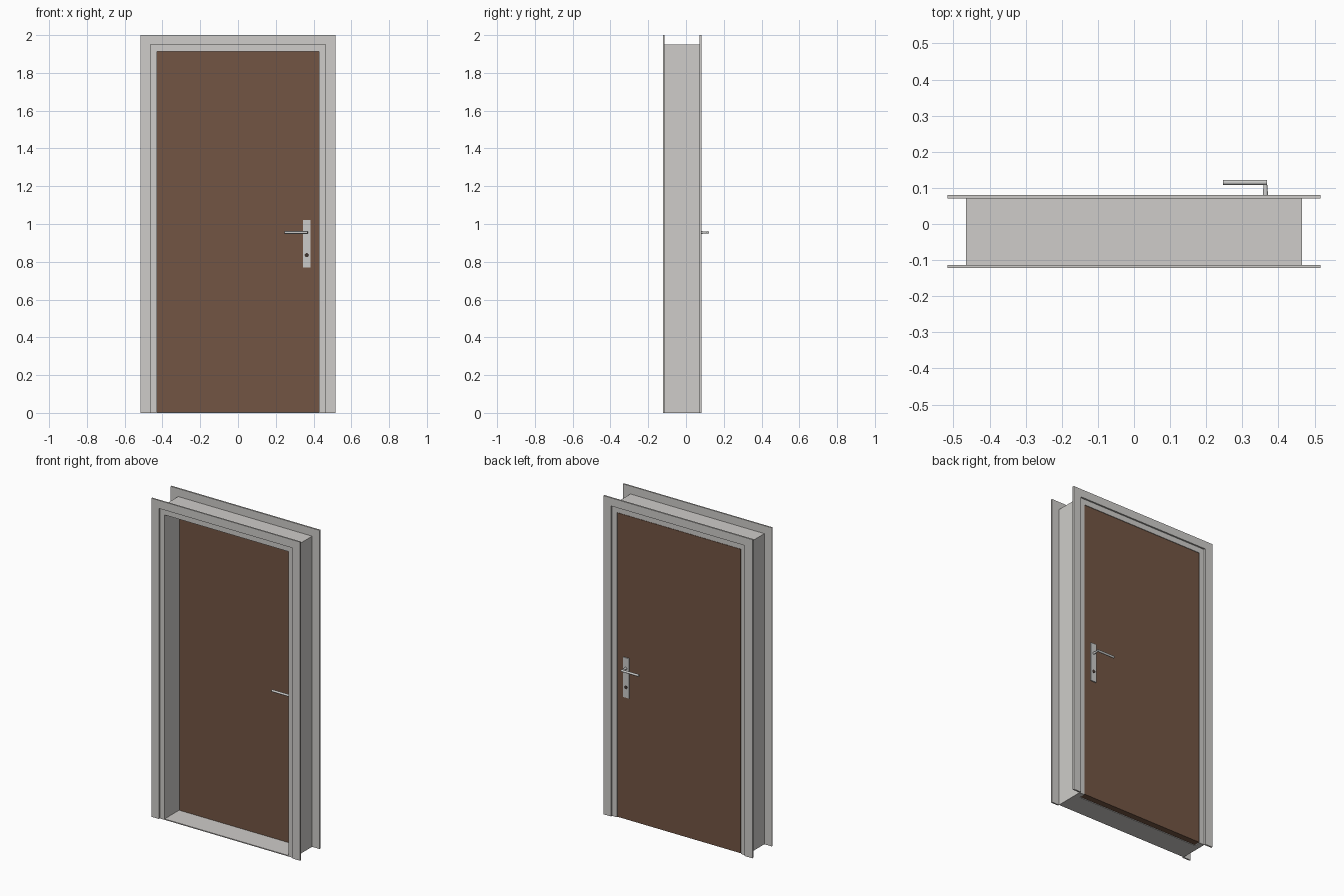
import bpy, bmesh, math
from mathutils import Matrix, Vector

if "Cube" in bpy.data.objects:
    bpy.data.objects.remove(bpy.data.objects["Cube"])


def material(name, rgb):
    m = bpy.data.materials.new(name)
    m.diffuse_color = (*rgb, 1.0)
    m.use_nodes = True
    m.node_tree.nodes["Principled BSDF"].inputs["Base Color"].default_value = m.diffuse_color
    return m


GREY = material("frame_grey", (0.62, 0.605, 0.585))
BROWN = material("door_brown", (0.17, 0.09, 0.056))
METAL = material("handle_metal", (0.60, 0.60, 0.59))
DARK = material("keyhole_dark", (0.05, 0.035, 0.03))


def finish(name, bm, mat):
    mesh = bpy.data.meshes.new(name)
    bm.to_mesh(mesh)
    bm.free()
    mesh.materials.append(mat)
    ob = bpy.data.objects.new(name, mesh)
    bpy.context.collection.objects.link(ob)
    return ob


def box(name, mat, x, y, z):
    bm = bmesh.new()
    bmesh.ops.create_cube(bm, size=1)
    for v in bm.verts:
        v.co = Vector([(r[0] + r[1]) / 2 + c * (r[1] - r[0]) for c, r in zip(v.co, (x, y, z))])
    return finish(name, bm, mat)


def rod(name, mat, a, b, r1, r2, sides=20):
    a, b = Vector(a), Vector(b)
    d = b - a
    bm = bmesh.new()
    turn = d.to_track_quat('Z', 'Y').to_matrix().to_4x4()
    bmesh.ops.create_cone(bm, cap_ends=True, segments=sides, radius1=r1, radius2=r2,
                          depth=d.length, matrix=Matrix.Translation((a + b) / 2) @ turn)
    ob = finish(name, bm, mat)
    bpy.ops.object.select_all(action='DESELECT')
    ob.select_set(True)
    bpy.context.view_layer.objects.active = ob
    bpy.ops.object.shade_smooth_by_angle(angle=math.radians(40))
    return ob


Y0, Y1 = -0.113, 0.071          # jamb depth
DOOR0, DOOR1 = 0.030, 0.070     # door leaf depth

# Jambs, header and sill
for side, s in (("left", -1), ("right", 1)):
    box("jamb_" + side, GREY, sorted((s * 0.43, s * 0.465)), (Y0, Y1), (0, 1.914))
box("header", GREY, (-0.465, 0.465), (Y0, Y1), (1.914, 1.95))
box("sill", GREY, (-0.43, 0.43), (Y0, DOOR0), (0, 0.006))

# Casing boards on both wall faces
for face, y in (("front", (-0.122, Y0)), ("back", (Y1, 0.081))):
    for side, s in (("left", -1), ("right", 1)):
        box(f"casing_{face}_{side}", GREY, sorted((s * 0.464, s * 0.517)), y, (0, 1.949))
    box(f"casing_{face}_top", GREY, (-0.517, 0.517), y, (1.949, 2.0))

# Door leaf
box("door_leaf", BROWN, (-0.428, 0.428), (DOOR0, DOOR1), (0.004, 1.912))

# Handle set on both faces of the leaf
for face, y, d in (("front", DOOR0, -1), ("back", DOOR1, 1)):
    box("handle_plate_" + face, METAL, (0.343, 0.385), sorted((y, y + d * 0.006)), (0.77, 1.02))
    rod("keyhole_" + face, DARK, (0.364, y + d * 0.004, 0.835), (0.364, y + d * 0.0075, 0.835), 0.011, 0.011)
    rod("handle_neck_" + face, METAL, (0.364, y + d * 0.005, 0.955), (0.364, y + d * 0.046, 0.955), 0.0075, 0.0045)
    rod("handle_lever_" + face, METAL, (0.247, y + d * 0.045, 0.955), (0.368, y + d * 0.045, 0.955), 0.007, 0.007)
